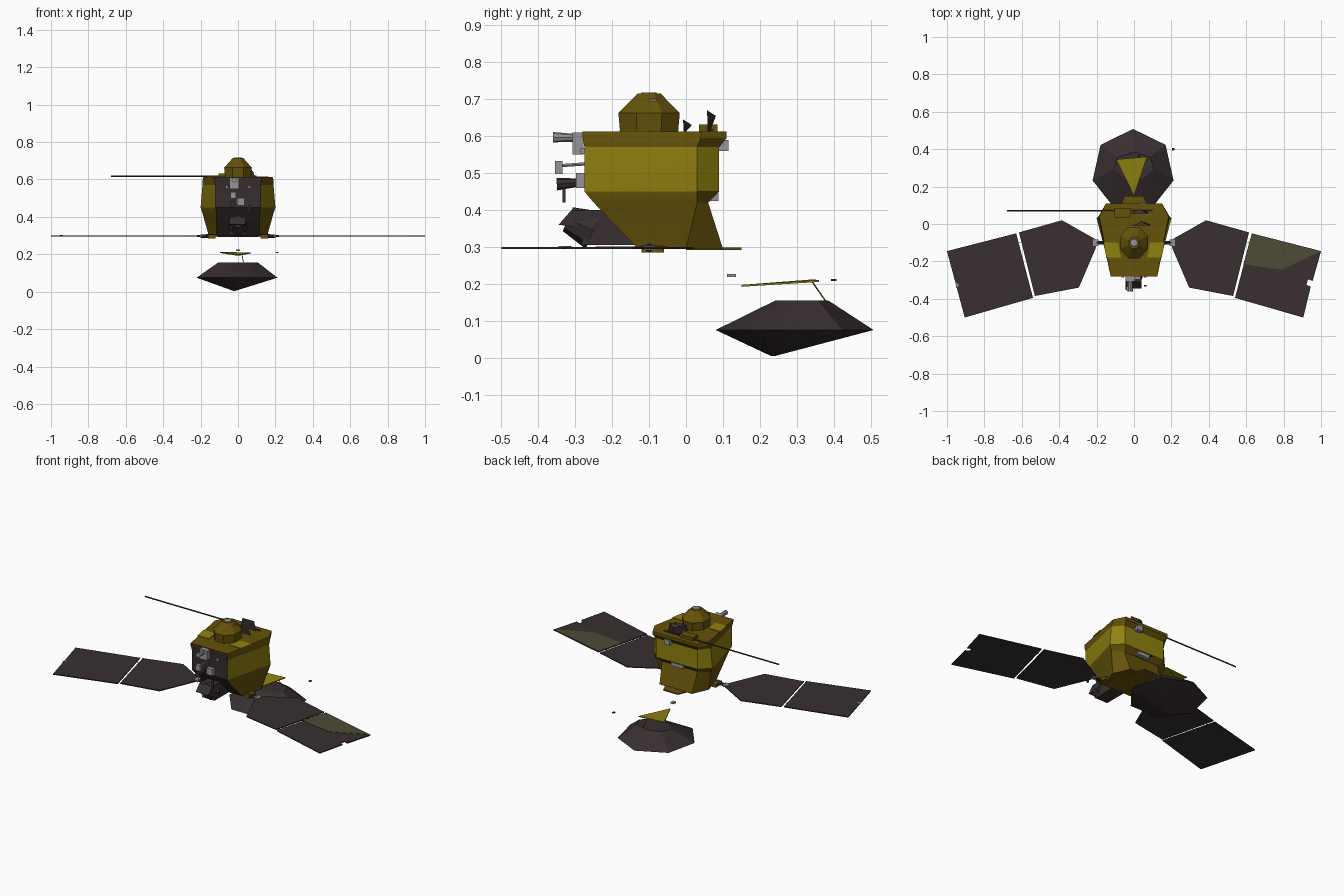
import bpy, math
from mathutils import Vector

cube = bpy.data.objects.get("Cube")
if cube:
    bpy.data.objects.remove(cube, do_unlink=True)


def material(name, rgb):
    m = bpy.data.materials.new(name)
    m.use_nodes = True
    m.diffuse_color = (*rgb, 1)
    m.node_tree.nodes["Principled BSDF"].inputs["Base Color"].default_value = (*rgb, 1)
    return m


GOLD = material("dark gold foil", (0.13, 0.085, 0.003))
BRIGHT = material("bright gold foil", (0.28, 0.22, 0.005))
DARK = material("dark panel", (0.04, 0.028, 0.03))
OLIVE = material("olive panel", (0.075, 0.07, 0.035))
GREY = material("light grey metal", (0.3, 0.3, 0.31))


def mesh(name, verts, faces, mats, rule=None, smooth=False):
    me = bpy.data.meshes.new(name)
    me.from_pydata(verts, [], faces)
    ob = bpy.data.objects.new(name, me)
    bpy.context.collection.objects.link(ob)
    for m in mats:
        me.materials.append(m)
    if rule:
        for p in me.polygons:
            p.material_index = rule(p)
    bpy.ops.object.select_all(action="DESELECT")
    ob.select_set(True)
    bpy.context.view_layer.objects.active = ob
    bpy.ops.object.mode_set(mode="EDIT")
    bpy.ops.mesh.select_all(action="SELECT")
    bpy.ops.mesh.normals_make_consistent(inside=False)
    bpy.ops.object.mode_set(mode="OBJECT")
    if smooth:
        bpy.ops.object.shade_smooth_by_angle(angle=math.radians(25))
    return ob


def loft(name, rings, mats, rule=None, smooth=False):
    """Skin a stack of rings with equal point counts and cap both ends."""
    n = len(rings[0])
    faces = [(k * n + i, k * n + (i + 1) % n, (k + 1) * n + (i + 1) % n, (k + 1) * n + i)
             for k in range(len(rings) - 1) for i in range(n)]
    faces += [tuple(range(n))[::-1], tuple(range(n * (len(rings) - 1), n * len(rings)))]
    return mesh(name, [p for r in rings for p in r], faces, mats, rule, smooth)


def plate(name, pts, z, thick, mat, side=1):
    return loft(name, [[(side * x, y, h) for x, y in pts] for h in (z, z + thick)], [mat])


def ring(n, rx, ry, cx, cy, z, turn=0.0):
    return [(cx + rx * math.cos(turn + math.tau * i / n),
             cy + ry * math.sin(turn + math.tau * i / n), z) for i in range(n)]


def box(name, centre, size, mat):
    x, y, z = centre
    a, b, c = (s / 2 for s in size)
    rings = [[(x - a, y - b, h), (x + a, y - b, h), (x + a, y + b, h), (x - a, y + b, h)]
             for h in (z - c, z + c)]
    return loft(name, rings, [mat])


def tube(name, start, end, r0, r1, mat, n=8):
    a, b = Vector(start), Vector(end)
    q = (b - a).to_track_quat("Z", "Y")
    rings = [[p + q @ Vector(v) for v in ring(n, r, r, 0, 0, 0)] for p, r in ((a, r0), (b, r1))]
    return loft(name, rings, [mat])


# Body: front, middle and rear widths at each height
levels = [  # z, front y, middle y, rear y, front x, middle x, rear x
    (0.295, -0.13, 0.0, 0.10, 0.115, 0.155, 0.11),
    (0.42, -0.25, 0.03, 0.06, 0.115, 0.19, 0.12),
    (0.45, -0.275, 0.03, 0.09, 0.12, 0.2, 0.14),
    (0.57, -0.275, 0.03, 0.09, 0.12, 0.19, 0.14),
    (0.595, -0.28, 0.04, 0.11, 0.125, 0.19, 0.15),
    (0.613, -0.28, 0.04, 0.11, 0.125, 0.185, 0.15)]
body_rings = [[(-fx, fy, z), (fx, fy, z), (mx, my, z), (bx, by, z), (-bx, by, z), (-mx, my, z)]
              for z, fy, my, by, fx, mx, bx in levels]


def body_colour(p):
    if p.normal.y < -0.6 and abs(p.center.x) < 0.01:
        return 2
    return 1 if 0.46 < p.center.z < 0.56 else 0


loft("body", body_rings, [GOLD, BRIGHT, DARK], body_colour, smooth=True)
for s, side in ((1, "left"), (-1, "right")):
    plate(side + "_deck_band", [(0.07, -0.18), (0.148, -0.18), (0.163, -0.1), (0.085, -0.1)],
          0.612, 0.004, BRIGHT, s)
    tube(side + "_wing_gimbal", (s * 0.13, -0.1, 0.297), (s * 0.2, -0.1, 0.297), 0.012, 0.009, DARK)
    box(side + "_hinge", (s * 0.205, -0.1, 0.298), (0.03, 0.035, 0.012), GREY)
    box(side + "_foot", (s * 0.14, -0.09, 0.295), (0.04, 0.06, 0.02), GOLD)
plate("rear_base", [(-0.11, 0), (0.11, 0), (0.05, 0.15), (-0.05, 0.15)], 0.292, 0.006, GOLD)

# Turret on the deck
t = math.pi / 8
loft("turret", [ring(8, 0.075, 0.085, 0, -0.1, 0.61, t), ring(8, 0.08, 0.09, 0, -0.1, 0.663, t),
                ring(8, 0.03, 0.034, 0, -0.1, 0.715, t)], [GOLD])
tube("turret_cap", (0, -0.1, 0.71), (0, -0.1, 0.718), 0.025, 0.02, GREY)
box("turret_fitting", (0.03, -0.09, 0.685), (0.03, 0.02, 0.03), GREY)

# Deck antenna boom and fins
tube("antenna_boom", (-0.68, 0.07, 0.617), (0.1, 0.07, 0.617), 0.004, 0.004, DARK, 6)
for name, x, y, h in (("small_fin", 0.04, 0.0, 0.645), ("large_fin", 0.03, 0.065, 0.67)):
    loft(name, [[(x - 0.05, y - 0.006, 0.613), (x + 0.05, y - 0.006, 0.613), (x, y, 0.613)],
                [(x - 0.04, y - 0.008, h), (x + 0.04, y - 0.008, h), (x, y + 0.016, h - 0.015)]], [DARK])
box("deck_box", (-0.06, 0.06, 0.622), (0.09, 0.05, 0.018), GOLD)

# Front instruments
tube("upper_camera", (-0.02, -0.29, 0.595), (-0.02, -0.36, 0.597), 0.01, 0.014, GREY)
box("upper_camera_mount", (-0.02, -0.293, 0.58), (0.05, 0.03, 0.06), GREY)
box("middle_box", (0.015, -0.285, 0.48), (0.04, 0.025, 0.04), GREY)
tube("lower_camera", (-0.03, -0.28, 0.475), (-0.03, -0.35, 0.47), 0.01, 0.017, DARK)
box("sensor_plate", (-0.025, -0.345, 0.515), (0.03, 0.02, 0.035), GREY)
tube("sensor_arm", (-0.025, -0.27, 0.525), (-0.025, -0.34, 0.52), 0.005, 0.005, GREY, 6)
box("side_sensor", (0.06, -0.33, 0.44), (0.012, 0.008, 0.04), DARK)
for x in (-0.06, 0.06):
    box("front_bolt", (x, -0.28, 0.56), (0.015, 0.012, 0.015), GREY)

# Large dark telescope under the front
loft("telescope", [[(x, y, z) for y, z in
                    ((-0.345, 0.36), (-0.31, 0.4), (-0.2, 0.4), (-0.13, 0.305), (-0.285, 0.305), (-0.27, 0.35))]
                   for x in (-0.045, 0.04)], [DARK])
tube("telescope_mouth", (0, -0.25, 0.345), (0, -0.32, 0.375), 0.055, 0.035, DARK, 8)

# Rear sensors
box("rear_sensor", (0.05, 0.1, 0.575), (0.04, 0.03, 0.03), GREY)
box("rear_thruster", (0, 0.07, 0.435), (0.08, 0.035, 0.022), GREY)
box("lower_rear_fitting", (0.0, 0.123, 0.222), (0.02, 0.025, 0.008), GREY)

# Solar wings
inner = [(0.385, 0.02), (0.2, -0.085), (0.205, -0.13), (0.295, -0.34), (0.53, -0.385), (0.615, -0.045)]
outer = [(0.63, -0.05), (0.54, -0.395), (0.905, -0.5), (1.0, -0.145)]
notched = outer[:3] + [(0.945, -0.335), (0.922, -0.325), (0.93, -0.295), (0.955, -0.305)] + outer[3:]
for s, side in ((1, "left"), (-1, "right")):
    plate(side + "_inner_panel", inner, 0.294, 0.006, DARK, s)
    plate(side + "_outer_panel", notched if s > 0 else outer, 0.294, 0.006, DARK, s)
    tube(side + "_panel_hinge", (s * 0.607, -0.1, 0.297), (s * 0.625, -0.1, 0.297), 0.002, 0.002, DARK, 6)
plate("olive_panel_patch", [(0.63, -0.05), (0.585, -0.215), (0.79, -0.245), (0.998, -0.147)], 0.2995, 0.002, OLIVE)
plate("panel_tip_fitting", [(-0.955, -0.31), (-0.935, -0.325), (-0.95, -0.345)], 0.299, 0.003, GREY)

# Seven sided dish with a faceted cone on each side
a = math.pi / 2
loft("dish", [ring(7, 0.004, 0.004, -0.02, 0.235, 0.004, a), ring(7, 0.222, 0.225, -0.005, 0.283, 0.075, a),
              ring(7, 0.11, 0.075, 0.0, 0.31, 0.155, a)], [DARK], smooth=True)

# Gold feed bracket above the dish
bracket = [(-0.095, 0.345, 0.207), (0, 0.15, 0.192), (0.07, 0.36, 0.205)]
loft("feed_bracket", [bracket, [(x, y, z + 0.005) for x, y, z in bracket]], [BRIGHT])
tube("feed_strut", (0.02, 0.34, 0.208), (0.03, 0.38, 0.15), 0.002, 0.002, GOLD, 5)
box("dish_sensor", (0.21, 0.4, 0.21), (0.012, 0.014, 0.006), DARK)
